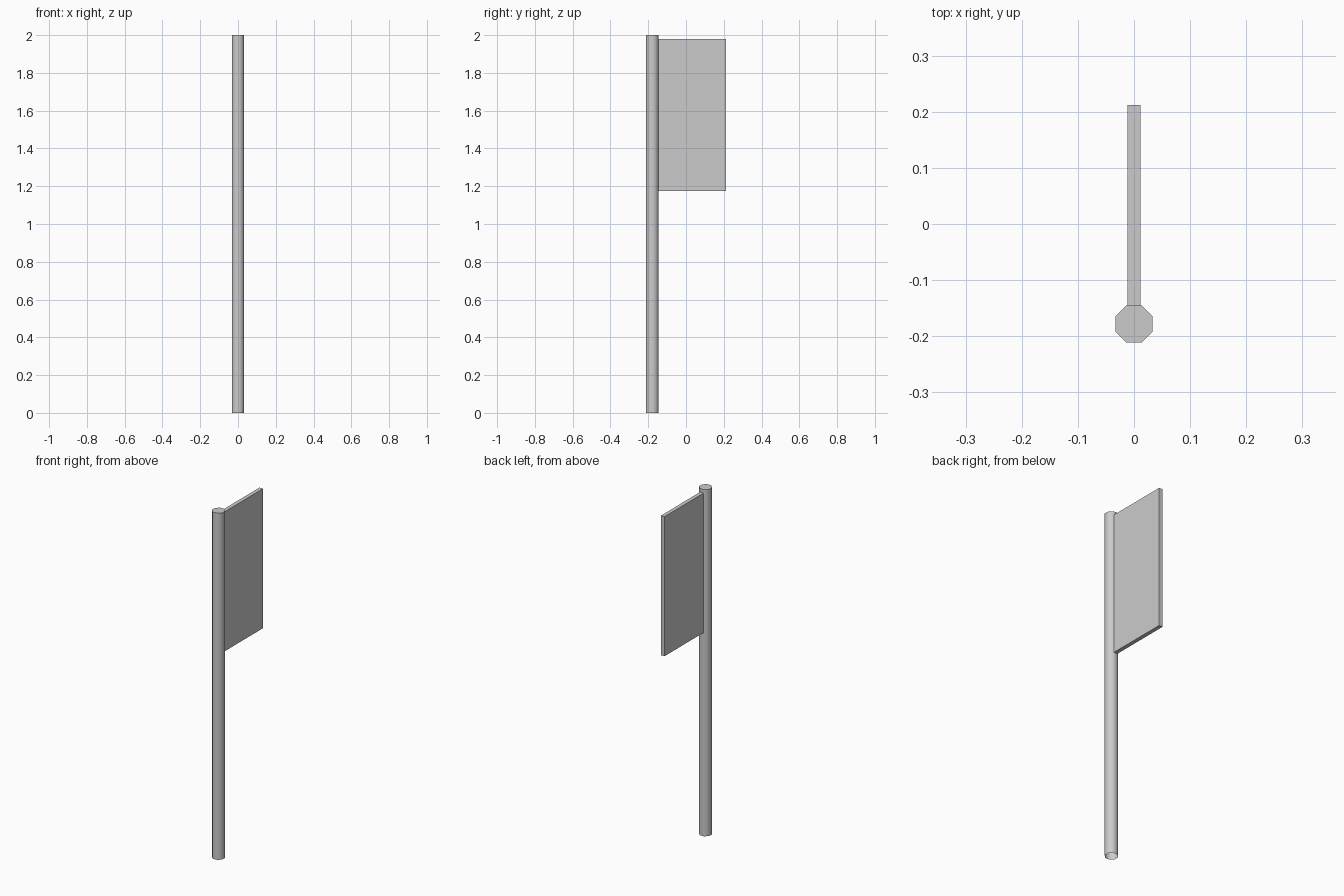
import bpy, bmesh, math
from mathutils import Matrix

if "Cube" in bpy.data.objects:
    bpy.data.objects.remove(bpy.data.objects["Cube"])

POLE_Y, APOTHEM, HEIGHT = -0.178, 0.033, 2.0


def add_object(name, bm):
    mesh = bpy.data.meshes.new(name)
    bm.to_mesh(mesh)
    bm.free()
    obj = bpy.data.objects.new(name, mesh)
    bpy.context.collection.objects.link(obj)
    return obj


# Pole: smooth eight-sided post, capped on top and open underneath
bm = bmesh.new()
radius = APOTHEM / math.cos(math.pi / 8)
bmesh.ops.create_cone(
    bm, cap_ends=True, segments=8, radius1=radius, radius2=radius, depth=HEIGHT,
    matrix=Matrix.Translation((0, POLE_Y, HEIGHT / 2)) @ Matrix.Rotation(math.pi / 8, 4, 'Z'))
# Make sure flats (not corners) face the axes
if max(v.co.x for v in bm.verts) > APOTHEM + 0.001:
    bmesh.ops.rotate(bm, verts=bm.verts, cent=(0, POLE_Y, 0),
                     matrix=Matrix.Rotation(math.pi / 8, 3, 'Z'))
bm.normal_update()
bottom = [f for f in bm.faces if f.normal.z < -0.9]
bmesh.ops.delete(bm, geom=bottom, context='FACES_ONLY')
pole = add_object("pole", bm)
bpy.context.view_layer.objects.active = pole
pole.select_set(True)
bpy.ops.object.shade_smooth_by_angle(angle=math.radians(60))

# Sign panel: thin flat board running back from the pole
bm = bmesh.new()
y0, y1, z0, z1 = POLE_Y + APOTHEM, 0.212, 1.175, 1.98
bmesh.ops.create_cube(
    bm, size=1,
    matrix=Matrix.Translation((0, (y0 + y1) / 2, (z0 + z1) / 2))
    @ Matrix.Diagonal((0.023, y1 - y0, z1 - z0, 1)))
add_object("sign_panel", bm)
